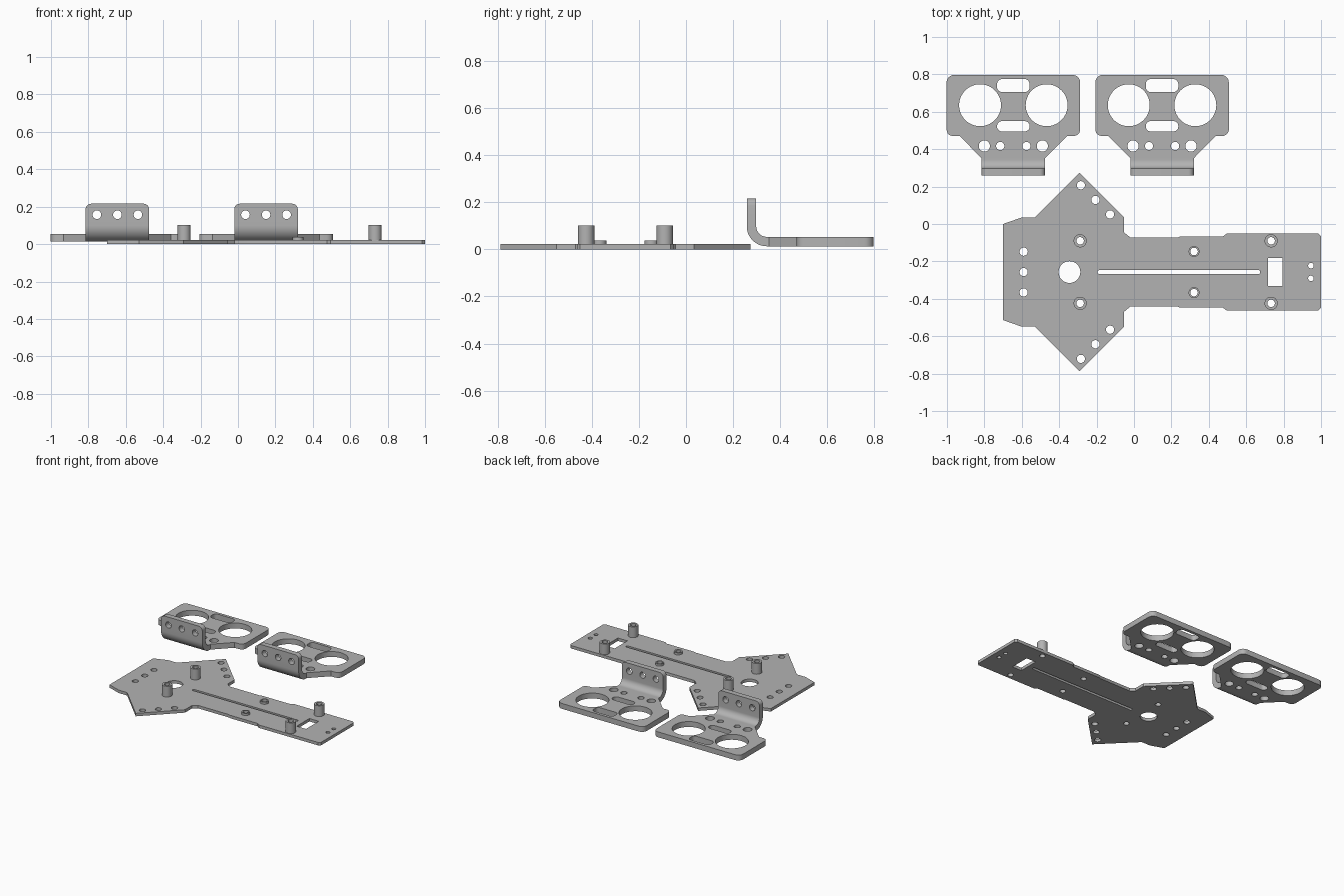
import bpy, bmesh, math
from mathutils import Matrix, Vector

if "Cube" in bpy.data.objects:
    bpy.data.objects.remove(bpy.data.objects["Cube"])

grey = bpy.data.materials.new("metal grey")
grey.diffuse_color = (0.45, 0.45, 0.45, 1)
grey.use_nodes = True
grey.node_tree.nodes["Principled BSDF"].inputs["Base Color"].default_value = grey.diffuse_color


def circle(x, y, r, n=32):
    return [(x + r * math.cos(2 * math.pi * i / n), y + r * math.sin(2 * math.pi * i / n))
            for i in range(n)]


def rounded_box(x0, x1, y0, y1, r, n=6):
    corners = [(x1 - r, y1 - r), (x0 + r, y1 - r), (x0 + r, y0 + r), (x1 - r, y0 + r)]
    return [(cx + r * math.cos((q + i / n) * math.pi / 2), cy + r * math.sin((q + i / n) * math.pi / 2))
            for q, (cx, cy) in enumerate(corners) for i in range(n + 1)]


def plate_mesh(loops, z0, z1):
    """Filled outline (first loop) with holes (other loops), extruded from z0 to z1."""
    cu = bpy.data.curves.new("outline", 'CURVE')
    cu.dimensions = '2D'
    cu.fill_mode = 'BOTH'
    cu.extrude = (z1 - z0) / 2
    for pts in loops:
        sp = cu.splines.new('POLY')
        sp.points.add(len(pts) - 1)
        for p, (x, y) in zip(sp.points, pts):
            p.co = (x, y, 0, 1)
        sp.use_cyclic_u = True
    ob = bpy.data.objects.new("outline", cu)
    bpy.context.scene.collection.objects.link(ob)
    bpy.context.view_layer.update()
    me = bpy.data.meshes.new_from_object(ob.evaluated_get(bpy.context.evaluated_depsgraph_get()))
    bpy.data.objects.remove(ob)
    bpy.data.curves.remove(cu)
    me.transform(Matrix.Translation((0, 0, (z0 + z1) / 2)))
    return me


def finish(name, meshes, loc=(0, 0, 0), seam=None):
    bm = bmesh.new()
    for me in meshes:
        bm.from_mesh(me)
    if seam:  # drop the hidden faces where sections meet
        bmesh.ops.delete(bm, geom=[f for f in bm.faces if seam(f)], context='FACES')
    bmesh.ops.remove_doubles(bm, verts=bm.verts, dist=0.0002)
    bmesh.ops.recalc_face_normals(bm, faces=bm.faces)
    me = bpy.data.meshes.new(name)
    bm.to_mesh(me)
    bm.free()
    me.materials.append(grey)
    ob = bpy.data.objects.new(name, me)
    ob.location = loc
    bpy.context.scene.collection.objects.link(ob)
    bpy.ops.object.select_all(action='DESELECT')
    ob.select_set(True)
    bpy.context.view_layer.objects.active = ob
    bpy.ops.object.shade_smooth_by_angle(angle=math.radians(30))
    return ob


# Base plate: half outline mirrored about its long axis
MID = -0.257
half = [(-0.70, 0.257), (-0.60, 0.292), (-0.53, 0.292), (-0.292, 0.531), (-0.053, 0.292),
        (-0.053, 0.212), (-0.02, 0.185), (0.235, 0.185), (0.245, 0.19), (0.475, 0.19),
        (0.495, 0.205), (0.985, 0.205), (1.0, 0.192)]
outline = [(x, MID + y) for x, y in half] + [(x, MID - y) for x, y in reversed(half)]
posts = [(-0.288, 0.167), (0.733, 0.167)]
bosses = [(0.321, 0.11)]
holes = [circle(-0.345, MID, 0.058, 48), circle(-0.59, MID, 0.022),
         rounded_box(-0.195, 0.675, MID - 0.01, MID + 0.01, 0.009),
         [(0.716, -0.332), (0.794, -0.332), (0.794, -0.182), (0.716, -0.182)]]
for s in (1, -1):
    for x, y, r in [(-0.59, 0.109, 0.022), (-0.284, 0.464, 0.022), (-0.206, 0.386, 0.022),
                    (-0.128, 0.308, 0.022), (0.946, 0.034, 0.015)]:
        holes.append(circle(x, MID + s * y, r))
    for x, y in posts + bosses:
        holes.append(circle(x, MID + s * y, 0.02))
finish("base_plate", [plate_mesh([outline] + holes, 0, 0.022)])

# Hollow standoffs and low bosses
for s in (1, -1):
    for name, spots, r, top in (("standoff", posts, 0.035, 0.102), ("boss", bosses, 0.029, 0.038)):
        for x, y in spots:
            y = MID + s * y
            finish(name, [plate_mesh([circle(x, y, r), circle(x, y, 0.02)], 0.022, top)])

# Sensor bracket: flat face, bend and upright flange
W, Z0, T = 0.17, 0.013, 0.04
YF, RO = 0.258, 0.085
YB, ZB = YF + RO, Z0 + RO
side = [(W, YB), (W, 0.352), (0.287, 0.47), (0.325, 0.47), (0.342, 0.476), (0.352, 0.486),
        (0.357, 0.502)]
side += [(0.317 + 0.04 * math.cos(a * math.pi / 12), 0.757 + 0.04 * math.sin(a * math.pi / 12))
         for a in range(7)]
face = side + [(-x, y) for x, y in reversed(side)]
cuts = [rounded_box(-0.087, 0.087, 0.705, 0.775, 0.027),
        rounded_box(-0.087, 0.087, 0.495, 0.55, 0.026)]
for s in (1, -1):
    cuts += [circle(s * 0.178, 0.635, 0.112, 64), circle(s * 0.155, 0.417, 0.03),
             circle(s * 0.07, 0.417, 0.022)]
flat = plate_mesh([face] + cuts, Z0, Z0 + T)

# Flange drawn flat, then stood upright
R = 0.03
top = [(W - R + R * math.cos(a * math.pi / 12), 0.216 - R + R * math.sin(a * math.pi / 12))
       for a in range(7)]
flange_line = [(W, ZB)] + top + [(-x, z) for x, z in reversed(top)] + [(-W, ZB)]
flange = plate_mesh([flange_line] + [circle(x, 0.157, 0.023) for x in (-0.11, 0, 0.11)], 0, T)
flange.transform(Matrix(((1, 0, 0, 0), (0, 0, 1, YF), (0, 1, 0, 0), (0, 0, 0, 1))))

# Quarter bend
N = 12
arc = [(YB - r * math.cos(a * math.pi / 2 / N), ZB - r * math.sin(a * math.pi / 2 / N))
       for r, steps in ((RO, range(N + 1)), (RO - T, range(N, -1, -1))) for a in steps]
bend = plate_mesh([arc], -W, W)
bend.transform(Matrix(((0, 0, 1, 0), (1, 0, 0, 0), (0, 1, 0, 0), (0, 0, 0, 1))))


def at_seam(f):
    return (all(abs(v.co.y - YB) < 1e-4 for v in f.verts)
            or all(abs(v.co.z - ZB) < 1e-4 for v in f.verts))


for name, x in (("left_bracket", -0.645), ("right_bracket", 0.15)):
    finish(name, [flat, flange, bend], (x, 0, 0), at_seam)
for me in (flat, flange, bend):
    bpy.data.meshes.remove(me)
